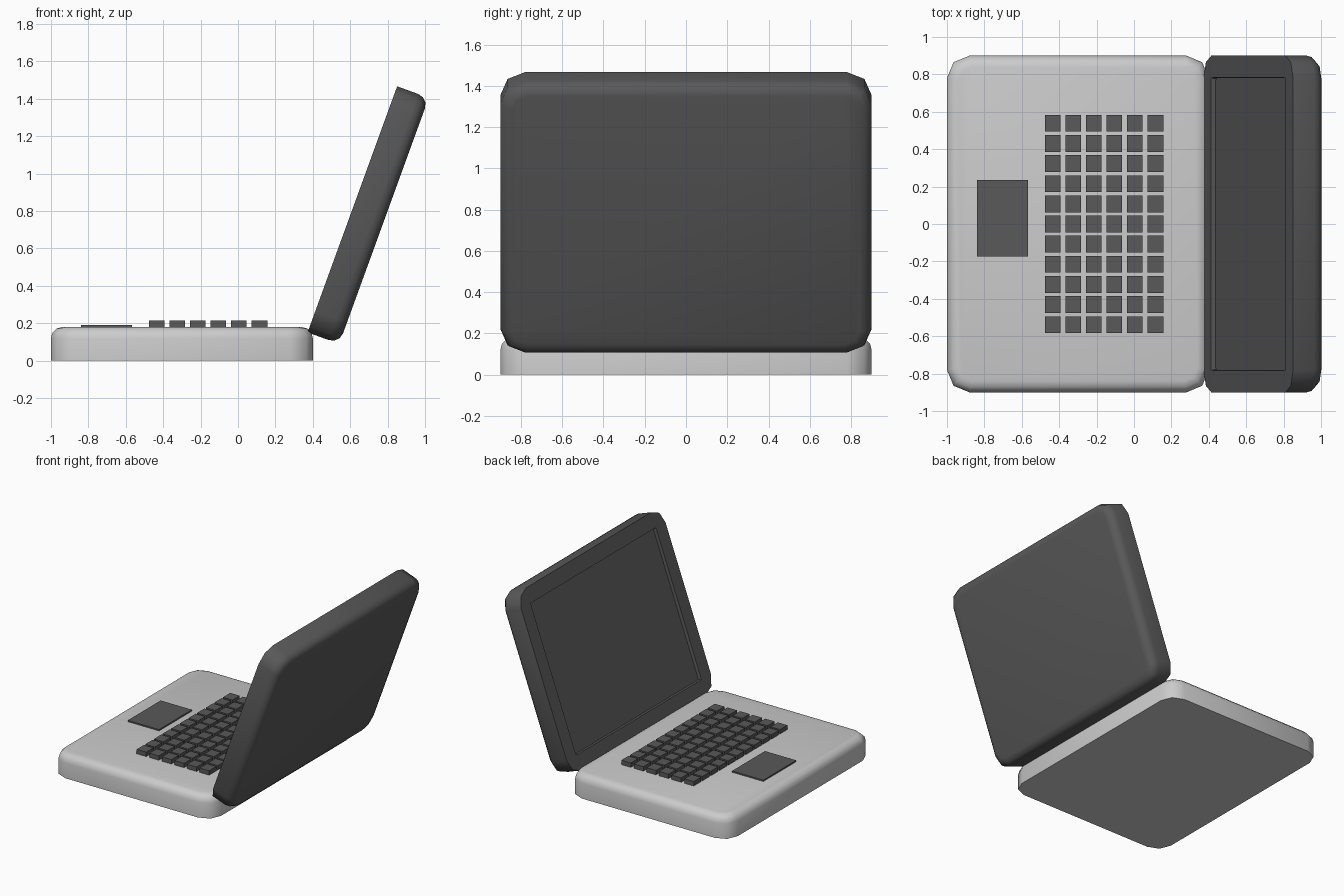
import bpy, bmesh, math
from mathutils import Matrix, Vector

if "Cube" in bpy.data.objects:
    bpy.data.objects.remove(bpy.data.objects["Cube"])

dark = bpy.data.materials.new("dark_grey")
dark.diffuse_color = (0.1, 0.1, 0.1, 1)
dark.use_nodes = True
dark.node_tree.nodes["Principled BSDF"].inputs["Base Color"].default_value = dark.diffuse_color

L, W, T = 1.4, 1.8, 0.18          # shell length, width, thickness
HINGE = (0.372, 0, 0.151)
TILT = math.radians(70)


def make_object(name, bm, mat=None):
    bmesh.ops.recalc_face_normals(bm, faces=bm.faces)
    me = bpy.data.meshes.new(name)
    bm.to_mesh(me)
    bm.free()
    ob = bpy.data.objects.new(name, me)
    bpy.context.collection.objects.link(ob)
    if mat:
        me.materials.append(mat)
    bpy.ops.object.select_all(action='DESELECT')
    bpy.context.view_layer.objects.active = ob
    ob.select_set(True)
    bpy.ops.object.shade_smooth_by_angle(angle=math.radians(50))
    return ob


def add_box(bm, center, size):
    m = Matrix.Translation(center) @ Matrix.Diagonal((*size, 1))
    return bmesh.ops.create_cube(bm, size=1, matrix=m)['verts']


def shell():
    """Slab with rounded corners and top rim, sharp edge at z = 0."""
    bm = bmesh.new()
    add_box(bm, (L / 2, 0, T / 2), (L, W, T))
    upright = [e for e in bm.edges
               if abs(e.verts[0].co.z - e.verts[1].co.z) > T / 2]
    bmesh.ops.bevel(bm, geom=upright, offset=0.12, offset_type='OFFSET',
                    segments=2, profile=0.5, affect='EDGES')
    rim = [e for e in bm.edges if all(v.co.z > T - 1e-4 for v in e.verts)]
    bmesh.ops.bevel(bm, geom=rim, offset=0.06, offset_type='OFFSET',
                    segments=3, profile=0.5, affect='EDGES')
    return bm


def flat_face(bm):
    flat = [f for f in bm.faces if all(abs(v.co.z) < 1e-4 for v in f.verts)]
    return max(flat, key=lambda f: f.calc_area())


# base
base = make_object("base", shell())
base.location = (-1, 0, 0)

# lid: the same shell, with a recessed screen in its flat side
bm = shell()
bmesh.ops.inset_region(bm, faces=[flat_face(bm)], thickness=0.12)
bmesh.ops.remove_doubles(bm, verts=bm.verts, dist=0.015)
bmesh.ops.recalc_face_normals(bm, faces=bm.faces)
bmesh.ops.inset_region(bm, faces=[flat_face(bm)], thickness=0.003, depth=-0.025)
lid = make_object("lid", bm, dark)
lid.location = HINGE
lid.rotation_euler = (math.pi, -TILT, 0)

# keyboard
bm = bmesh.new()
for i in range(6):
    for j in range(11):
        add_box(bm, (-0.435 + 0.11 * i, 0.1077 * (j - 5), 0.195),
                (0.083, 0.09, 0.04))
make_object("keys", bm, dark)

# touchpad
bm = bmesh.new()
add_box(bm, (-0.704, 0.03, 0.1825), (0.273, 0.41, 0.017))
make_object("touchpad", bm, dark)
